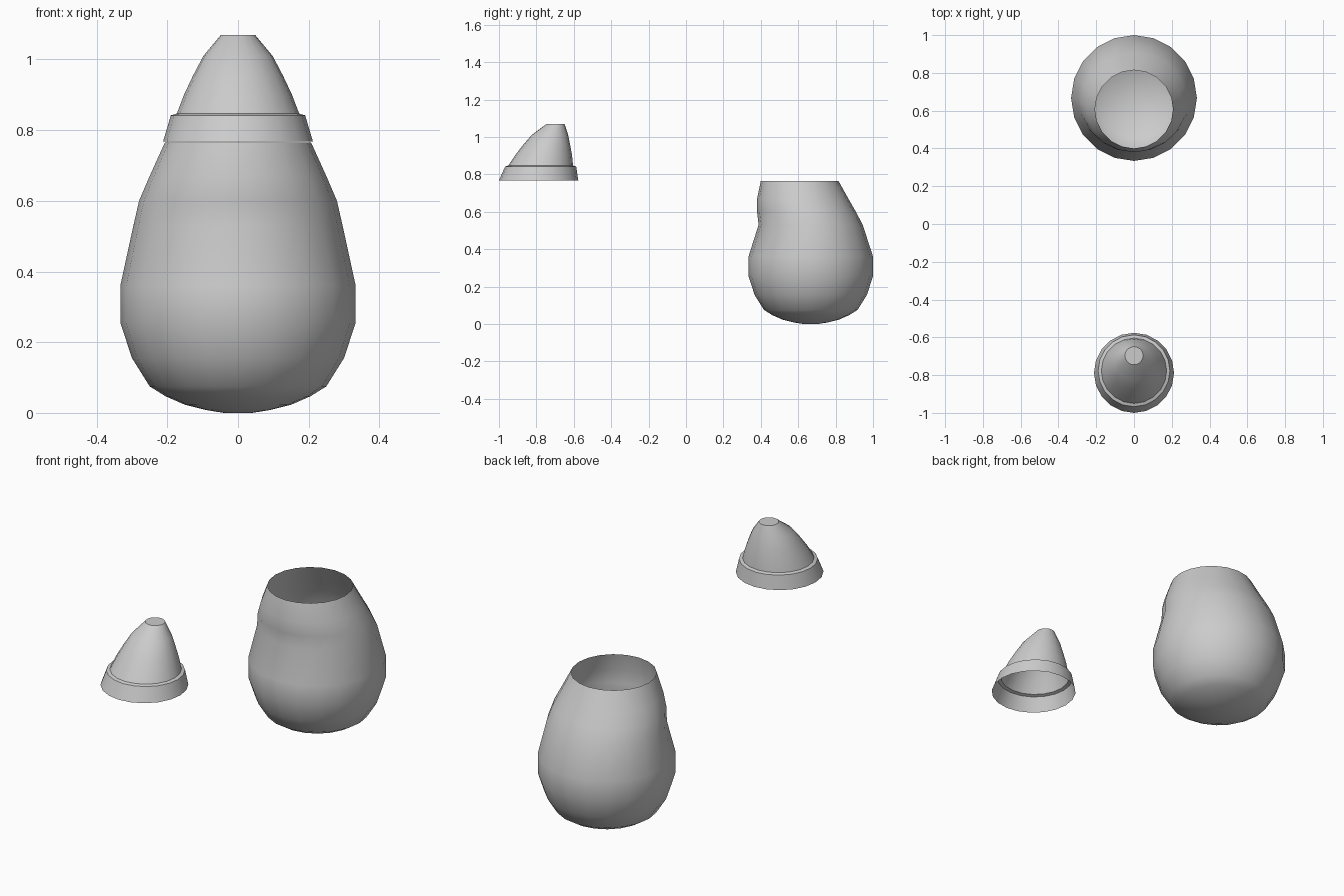
import bpy, bmesh
from math import sin, cos, pi

if "Cube" in bpy.data.objects:
    bpy.data.objects.remove(bpy.data.objects["Cube"])

SIDES = 20


def loft(name, rings, angle, cap_bottom=False, cap_top=False):
    """Skin a stack of rings given as (z, front y, back y, half width)."""
    bm = bmesh.new()
    loops = []
    for z, front, back, half in rings:
        mid, depth = (front + back) / 2, (back - front) / 2
        loops.append([bm.verts.new((half * sin(2 * pi * i / SIDES),
                                    mid - depth * cos(2 * pi * i / SIDES), z))
                      for i in range(SIDES)])
    for low, high in zip(loops, loops[1:]):
        for i in range(SIDES):
            j = (i + 1) % SIDES
            bm.faces.new((low[i], low[j], high[j], high[i]))
    if cap_bottom:
        bm.faces.new(loops[0][::-1])
    if cap_top:
        bm.faces.new(loops[-1])
    mesh = bpy.data.meshes.new(name)
    bm.to_mesh(mesh)
    bm.free()
    obj = bpy.data.objects.new(name, mesh)
    bpy.context.collection.objects.link(obj)
    bpy.ops.object.select_all(action='DESELECT')
    obj.select_set(True)
    bpy.context.view_layer.objects.active = obj
    bpy.ops.object.shade_smooth_by_angle(angle=angle)
    return obj


def round_ring(z, centre, radius):
    return (z, centre - radius, centre + radius, radius)


# Open jar body: domed underside, round belly, neck leaning to the front
belly = [(0.0, 0.04), (0.008, 0.09), (0.023, 0.15), (0.047, 0.205),
         (0.075, 0.25), (0.155, 0.30), (0.255, 0.333), (0.36, 0.333)]
neck = [(0.53, 0.388, 0.945, 0.296), (0.60, 0.380, 0.908, 0.28),
        (0.67, 0.380, 0.868, 0.25), (0.765, 0.40, 0.815, 0.207)]
loft("jar_body", [round_ring(z, 0.667, r) for z, r in belly] + neck,
     angle=0.9, cap_bottom=True)

# Lid: flared rim, narrow ledge and leaning spout with a flat tip
lid = [(0.768, -0.788, 0.212), (0.842, -0.777, 0.19), (0.847, -0.777, 0.173),
       (0.90, -0.762, 0.153), (0.955, -0.746, 0.127),
       (1.01, -0.728, 0.098), (1.07, -0.697, 0.048)]
loft("lid", [round_ring(*ring) for ring in lid], angle=0.6, cap_top=True)
